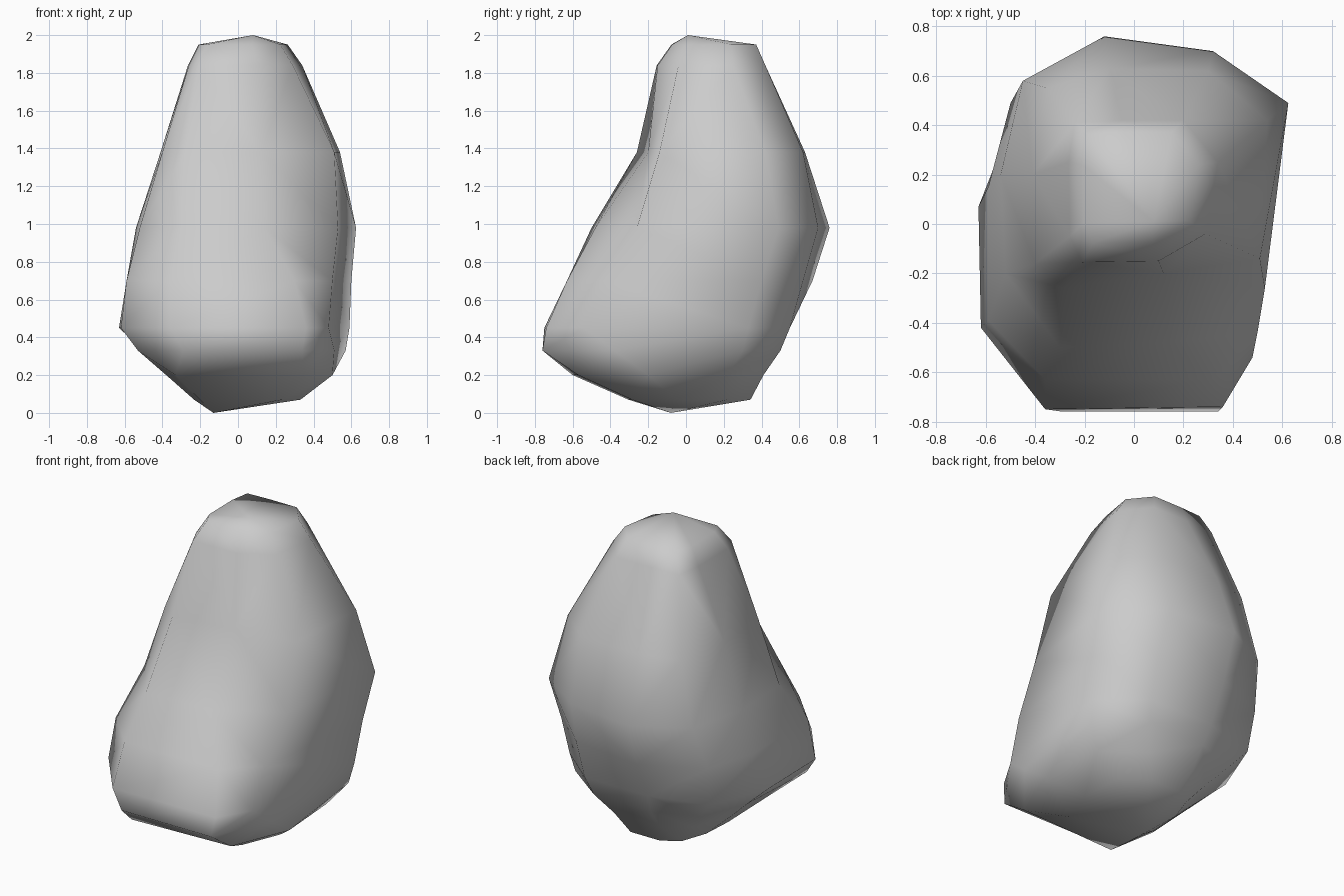
import bpy, bmesh

if "Cube" in bpy.data.objects:
    bpy.data.objects.remove(bpy.data.objects["Cube"])

# Horizontal outlines of the boulder, counter-clockwise from the front left corner
sections = {
    0.20: [(-.33, -.60), (.35, -.57), (.50, -.20), (.47, .22), (.22, .41), (-.10, .41), (-.27, .31), (-.36, .05), (-.38, -.27)],
    0.33: [(-.29, -.76), (.34, -.76), (.51, -.38), (.57, .30), (.30, .50), (-.10, .50), (-.38, .40), (-.50, .10), (-.53, -.46)],
    0.45: [(-.36, -.75), (.36, -.74), (.48, -.54), (.59, .33), (.33, .55), (-.12, .55), (-.48, .45), (-.63, .07), (-.62, -.42)],
    0.70: [(-.36, -.63), (.30, -.63), (.50, -.44), (.60, .40), (.34, .62), (-.12, .67), (-.50, .49), (-.59, .15), (-.59, -.39)],
    0.98: [(-.30, -.50), (.14, -.48), (.53, -.26), (.625, .49), (.32, .70), (-.12, .76), (-.45, .58), (-.54, .20), (-.52, -.20)],
    1.38: [(-.28, -.26), (.12, -.20), (.51, -.14), (.54, .42), (.30, .62), (-.10, .63), (-.35, .55), (-.41, .20), (-.40, -.16)],
    1.84: [(-.21, -.155), (.10, -.15), (.29, -.04), (.34, .25), (.20, .42), (-.05, .42), (-.24, .41), (-.265, .25), (-.26, -.05)],
}


def shrink(outline, factor, centre):
    return [(centre[0] + (x - centre[0]) * factor,
             centre[1] + (y - centre[1]) * factor) for x, y in outline]


# Tapered ends
sections[0.07] = shrink(sections[0.20], 0.64, (0.03, 0.22))
sections[1.95] = shrink(sections[1.84], 0.78, (-0.01, 0.20))

# Skin the outlines and close both ends with a point
bm = bmesh.new()
rings = [[bm.verts.new((x, y, z)) for x, y in sections[z]] for z in sorted(sections)]
n = len(rings[0])
for low, high in zip(rings, rings[1:]):
    for i in range(n):
        j = (i + 1) % n
        bm.faces.new((low[i], low[j], high[j], high[i]))
for ring, tip in ((rings[0], (-.13, -.08, 0)), (rings[-1], (.08, .01, 2))):
    v = bm.verts.new(tip)
    for i in range(n):
        bm.faces.new((ring[i], ring[(i + 1) % n], v))
bmesh.ops.triangulate(bm, faces=[f for f in bm.faces if len(f.verts) == 4])
bmesh.ops.recalc_face_normals(bm, faces=bm.faces)
for f in bm.faces:
    f.smooth = True

mesh = bpy.data.meshes.new("boulder")
bm.to_mesh(mesh)
bm.free()
boulder = bpy.data.objects.new("boulder", mesh)
bpy.context.collection.objects.link(boulder)
